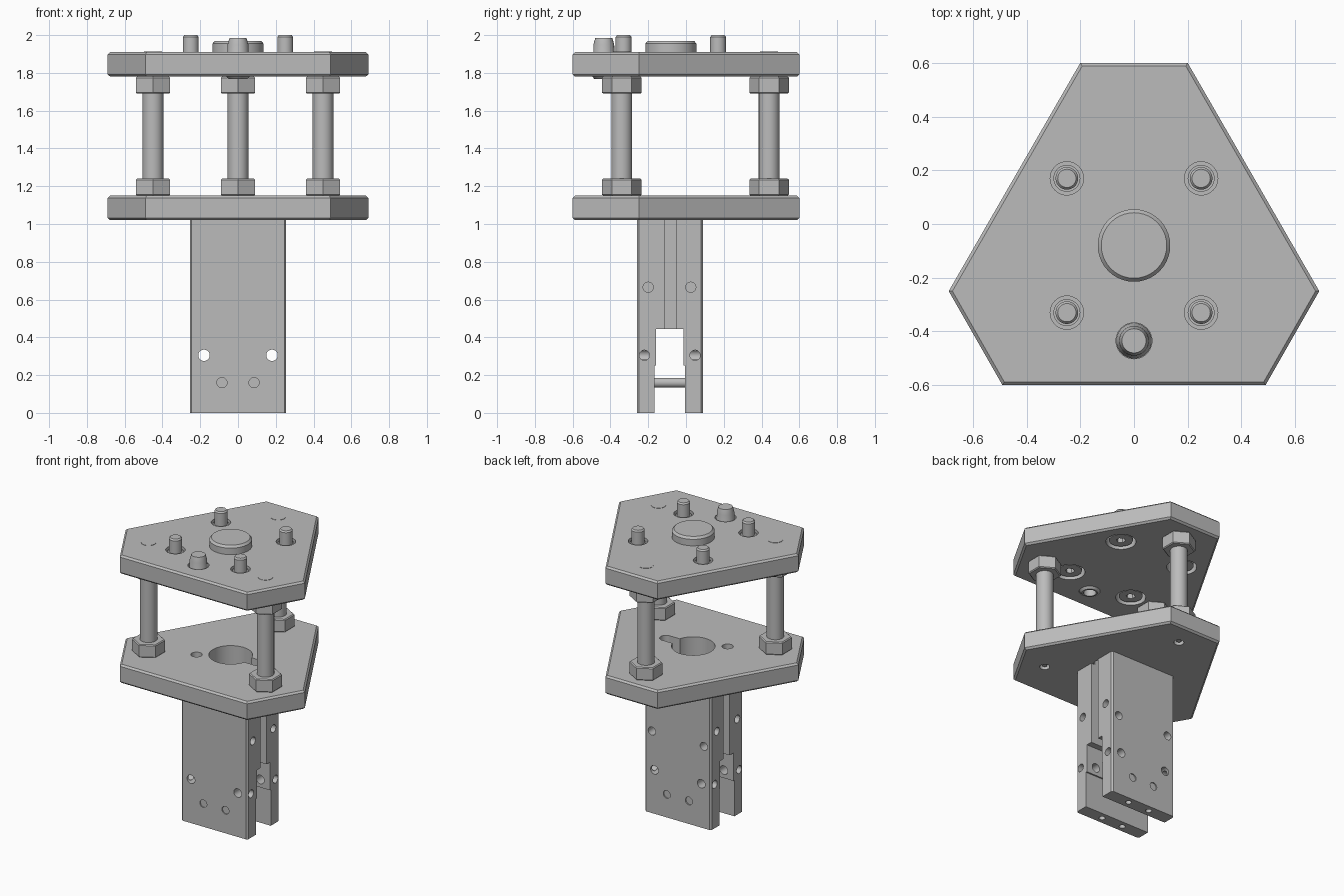
import bpy, bmesh, math
from mathutils import Matrix, Vector

if "Cube" in bpy.data.objects:
    bpy.data.objects.remove(bpy.data.objects["Cube"], do_unlink=True)

steel = bpy.data.materials.new("plain_grey_steel")
steel.use_nodes = True
GREY = (0.5, 0.5, 0.5, 1)
steel.diffuse_color = GREY
steel.node_tree.nodes["Principled BSDF"].inputs["Base Color"].default_value = GREY


def finish(name, bm):
    bmesh.ops.recalc_face_normals(bm, faces=bm.faces)
    mesh = bpy.data.meshes.new(name)
    bm.to_mesh(mesh)
    bm.free()
    mesh.materials.append(steel)
    ob = bpy.data.objects.new(name, mesh)
    bpy.context.collection.objects.link(ob)
    return ob


def activate(ob):
    bpy.ops.object.select_all(action='DESELECT')
    ob.select_set(True)
    bpy.context.view_layer.objects.active = ob


def smooth(ob):
    activate(ob)
    bpy.ops.object.shade_smooth_by_angle(angle=math.radians(30))
    return ob


def box(name, lo, hi):
    lo, hi = Vector(lo), Vector(hi)
    bm = bmesh.new()
    bmesh.ops.create_cube(bm, size=1, matrix=Matrix.Translation((lo + hi) / 2)
                          @ Matrix.Diagonal((*(hi - lo), 1)))
    return finish(name, bm)


def rod(name, start, end, r, sides=32):
    start, end = Vector(start), Vector(end)
    axis = end - start
    turn = axis.to_track_quat('Z', 'Y').to_matrix().to_4x4()
    bm = bmesh.new()
    bmesh.ops.create_cone(bm, cap_ends=True, segments=sides, radius1=r, radius2=r,
                          depth=axis.length, matrix=Matrix.Translation((start + end) / 2) @ turn)
    return finish(name, bm)


def lathe(name, x, y, profile, sides=40):
    """Solid of revolution from (radius, height) pairs, capped at both ends."""
    bm = bmesh.new()
    rings = [[bm.verts.new((x + r * math.cos(math.tau * i / sides),
                            y + r * math.sin(math.tau * i / sides), z))
              for i in range(sides)] for r, z in profile]
    for a, b in zip(rings, rings[1:]):
        for i in range(sides):
            j = (i + 1) % sides
            bm.faces.new((a[i], a[j], b[j], b[i]))
    bm.faces.new(rings[0])
    bm.faces.new(rings[-1])
    return smooth(finish(name, bm))


def cut(ob, cutters):
    for c in cutters:
        mod = ob.modifiers.new("cut", 'BOOLEAN')
        mod.operation, mod.solver, mod.object = 'DIFFERENCE', 'EXACT', c
        activate(ob)
        bpy.ops.object.modifier_apply(modifier=mod.name)
        bpy.data.objects.remove(c, do_unlink=True)
    return smooth(ob)


def plate(name, z0, z1, c=0.012):
    """Six-sided plate with chamfered rims."""
    half = [(0.2, 0.6), (0.69, -0.25), (0.49, -0.6)]
    outline = half + [(-x, y) for x, y in reversed(half)]
    bm = bmesh.new()
    face = bm.faces.new([bm.verts.new((x, y, z0)) for x, y in outline])
    up = bmesh.ops.extrude_face_region(bm, geom=[face])["geom"]
    bmesh.ops.translate(bm, vec=(0, 0, z1 - z0),
                        verts=[g for g in up if isinstance(g, bmesh.types.BMVert)])
    rims = [e for e in bm.edges if abs(e.verts[0].co.z - e.verts[1].co.z) < 1e-5]
    bmesh.ops.bevel(bm, geom=rims, offset=c, segments=1, affect='EDGES')
    return finish(name, bm)


COLUMNS = [(0, 0.44), (0.45, -0.34), (-0.45, -0.34)]
PINS = [(x, y) for x in (-0.25, 0.25) for y in (0.17, -0.33)]
HUB = (0, -0.08)
BUSH = (0, -0.435)


def bore(x, y, z0, z1, r):
    return rod("bore", (x, y, z0), (x, y, z1), r, 40)


# Top plate: pin holes with counterbores underneath, and the bushing hole
top_cuts = [bore(*BUSH, 1.7, 2, 0.067)]
for p in PINS:
    top_cuts += [bore(*p, 1.7, 2, 0.062), bore(*p, 1.7, 1.85, 0.095)]
cut(plate("top_plate", 1.78, 1.91), top_cuts)

# Bottom plate: keyhole, small side hole, column screw holes underneath
bottom_cuts = [bore(*HUB, 0.95, 1.2, 0.138),
               box("slot", (0, -0.12, 0.96), (0.21, -0.04, 1.21)),
               bore(0.21, -0.08, 0.95, 1.22, 0.0401),
               bore(-0.18, -0.2, 0.95, 1.2, 0.036)]
bottom_cuts += [bore(*p, 0.95, 1.08, 0.032) for p in COLUMNS]
cut(plate("bottom_plate", 1.02, 1.15), bottom_cuts)

# Columns with a hex nut at each end
for i, (x, y) in enumerate(COLUMNS, 1):
    lathe(f"column_{i}", x, y, [(0.055, 1.14), (0.055, 1.79), (0.047, 1.79), (0.047, 1.912)])
    rod(f"column_screw_{i}", (x, y, 1.03), (x, y, 1.1), 0.016, 12)
    for level, z in (("lower", 1.15), ("upper", 1.69)):
        bm = bmesh.new()
        bmesh.ops.create_cone(bm, cap_ends=True, segments=6, radius1=0.105, radius2=0.105,
                              depth=0.09, matrix=Matrix.Translation((x, y, z + 0.045))
                              @ Matrix.Rotation(math.pi / 2, 4, 'Z'))
        corner = max(bm.verts, key=lambda v: v.co.y).co
        if abs(corner.x - x) > 0.01:
            bmesh.ops.rotate(bm, verts=bm.verts, cent=(x, y, z),
                             matrix=Matrix.Rotation(math.pi / 6, 3, 'Z'))
        rims = [e for e in bm.edges if abs(e.verts[0].co.z - e.verts[1].co.z) < 1e-5]
        bmesh.ops.bevel(bm, geom=rims, offset=0.006, segments=1, affect='EDGES')
        finish(f"{level}_nut_{i}", bm)

# Headed pins with a hex socket underneath
for i, (x, y) in enumerate(PINS, 1):
    pin = lathe(f"pin_{i}", x, y, [(0.075, 1.79), (0.075, 1.85), (0.05, 1.85), (0.05, 1.9),
                                   (0.042, 1.9), (0.042, 1.99), (0.034, 2.0)])
    cut(pin, [rod("socket", (x, y, 1.7), (x, y, 1.83), 0.03, 6)])

# Centre boss and tapered bushing
lathe("centre_boss", *HUB, [(0.135, 1.9), (0.135, 1.955), (0.122, 1.97)])
bushing = lathe("bushing", *BUSH, [(0.05, 1.768), (0.066, 1.785), (0.066, 1.85),
                                   (0.057, 1.87), (0.055, 1.95), (0.045, 1.985)])
cut(bushing, [bore(*BUSH, 1.7, 1.82, 0.04)])

# Forked block: chamfered upright edges, fork opening, side grooves, drilled holes
block = box("forked_block", (-0.255, -0.26, 0), (0.255, 0.09, 1.02))
bm = bmesh.new()
bm.from_mesh(block.data)
uprights = [e for e in bm.edges if abs(e.verts[0].co.z - e.verts[1].co.z) > 0.5]
bmesh.ops.bevel(bm, geom=uprights, offset=0.01, segments=1, affect='EDGES')
bm.to_mesh(block.data)
bm.free()
block_cuts = [box("fork_low", (-1, -0.168, -0.1), (1, -0.004, 0.25)),
              box("fork_high", (-1, -0.158, 0.2), (1, -0.012, 0.445))]
for s in (-1, 1):
    block_cuts += [box("groove", (min(s * 0.13, s), -0.115, 0.4),
                       (max(s * 0.13, s), -0.05, 1.1)),
                   rod("through", (s * 0.18, -1, 0.305), (s * 0.18, 1, 0.305), 0.03),
                   rod("rear", (s * 0.2, 0.02, 0.57), (s * 0.2, 1, 0.57), 0.028)]
    for y, z in ((-0.2, 0.665), (0.025, 0.665), (-0.22, 0.305), (0.048, 0.305)):
        block_cuts.append(rod("side", (s * 0.2, y, z), (s, y, z), 0.027))
    for y in (-0.215, 0.045):
        block_cuts.append(rod("foot", (s * 0.083, y, -0.1), (s * 0.083, y, 0.08), 0.02))
    for y0, y1 in ((-0.252, -1), (0.082, 1)):
        block_cuts.append(rod("pin_seat", (s * 0.085, y0, 0.16), (s * 0.085, y1, 0.16), 0.027))
cut(block, block_cuts)

# Cross pins bridging the fork
for side, x in (("left", 0.085), ("right", -0.085)):
    smooth(rod(f"cross_pin_{side}", (x, -0.245, 0.16), (x, 0.075, 0.16), 0.026))
